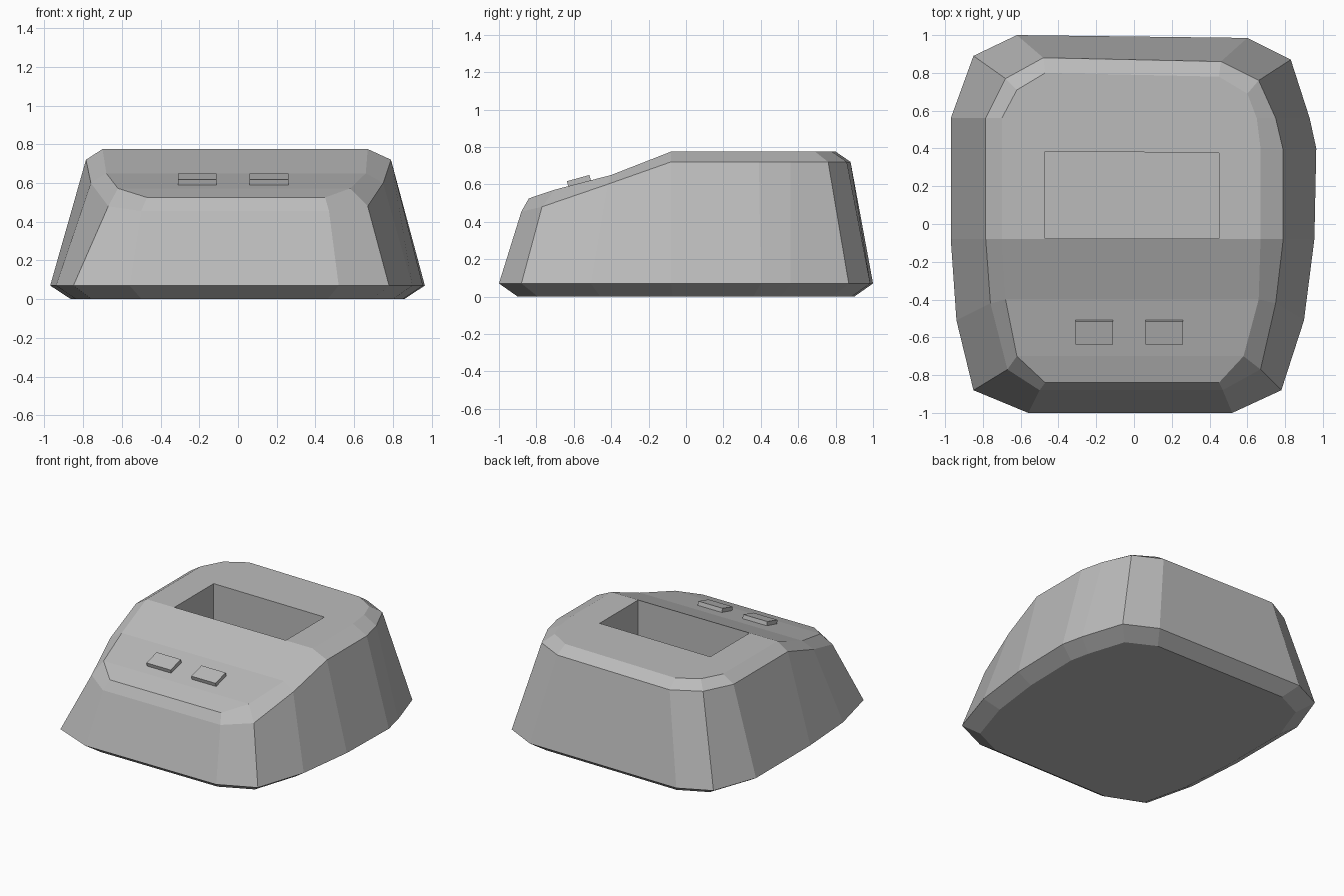
import bpy
import bmesh
from math import radians

if "Cube" in bpy.data.objects:
    bpy.data.objects.remove(bpy.data.objects["Cube"], do_unlink=True)

grey = bpy.data.materials.new("mid_grey")
grey.use_nodes = True
grey.diffuse_color = (0.5, 0.5, 0.5, 1)
grey.node_tree.nodes["Principled BSDF"].inputs["Base Color"].default_value = (0.5, 0.5, 0.5, 1)


def finish(name, bm):
    bmesh.ops.recalc_face_normals(bm, faces=bm.faces)
    mesh = bpy.data.meshes.new(name)
    bm.to_mesh(mesh)
    bm.free()
    mesh.materials.append(grey)
    obj = bpy.data.objects.new(name, mesh)
    bpy.context.collection.objects.link(obj)
    return obj


def ring(bm, rows):
    """Each row is left x, right x, left y, right y, z, listed front to back."""
    right = [bm.verts.new((b, yb, z)) for a, b, ya, yb, z in rows]
    left = [bm.verts.new((a, ya, z)) for a, b, ya, yb, z in rows]
    return right + left[::-1]


def bridge(bm, lower, upper):
    n = len(lower)
    for i in range(n):
        j = (i + 1) % n
        bm.faces.new((lower[i], lower[j], upper[j], upper[i]))


# Cross rows of the flared skirt, the shoulder and the top rim
skirt = [(-.56, .52, -1, -1), (-.85, .78, -.88, -.88), (-.94, .90, -.51, -.51),
         (-.97, .955, -.08, -.08), (-.97, .965, .40, .40), (-.97, .93, .56, .56),
         (-.85, .83, .89, .87), (-.62, .60, 1, .985)]
shoulder = [(-.50, .47, -.88, -.88, .455), (-.67, .67, -.77, -.77, .48),
            (-.76, .75, -.42, -.42, .60), (-.785, .79, -.08, -.08, .72),
            (-.785, .79, .39, .39, .72), (-.785, .75, .56, .56, .72),
            (-.68, .66, .77, .76, .72), (-.48, .46, .88, .86, .72)]
rim = [(-.47, .45, -.84, -.84, .525), (-.62, .58, -.70, -.70, .572),
       (-.68, .66, -.40, -.40, .65), (-.70, .67, -.08, -.08, .775),
       (-.70, .67, .40, .40, .775), (-.70, .65, .56, .56, .775),
       (-.62, .60, .71, .69, .775), (-.47, .45, .80, .78, .775)]

# Housing: stacked rings, with a sloped front panel and a flat top
bm = bmesh.new()
foot = ring(bm, [(a * .89, b * .89, c * .9, d * .9, 0) for a, b, c, d in skirt])
base = ring(bm, [(*row, .07) for row in skirt])
mid = ring(bm, shoulder)
top = ring(bm, rim)
bm.faces.new(foot)
bridge(bm, foot, base)
bridge(bm, base, mid)
bridge(bm, mid, top)
for i in range(3):
    bm.faces.new((top[i], top[i + 1], top[-2 - i], top[-1 - i]))
bm.faces.new(top[3:-3])
housing = finish("housing", bm)

# Slot: a deep rectangular well cut into the flat top
bm = bmesh.new()
slot_rows = [(-.47, .45, -.078, -.078), (-.47, .45, .385, .376)]
low = ring(bm, [(*row, .3) for row in slot_rows])
high = ring(bm, [(*row, .9) for row in slot_rows])
bm.faces.new(low)
bm.faces.new(high)
bridge(bm, low, high)
cutter = finish("slot_cutter", bm)
cutter.hide_render = True

cut = housing.modifiers.new("slot", "BOOLEAN")
cut.operation = "DIFFERENCE"
cut.solver = "EXACT"
cut.object = cutter
bpy.context.view_layer.objects.active = housing
bpy.ops.object.modifier_apply(modifier=cut.name)
bpy.data.objects.remove(cutter, do_unlink=True)

# Two tilted push buttons on the sloped panel
for name, x in (("right_button", -.21), ("left_button", .16)):
    bm = bmesh.new()
    bmesh.ops.create_cube(bm, size=1)
    button = finish(name, bm)
    button.scale = (.2, .125, .036)
    button.rotation_euler.x = radians(15.5)
    button.location = (x, -.572, .616)
